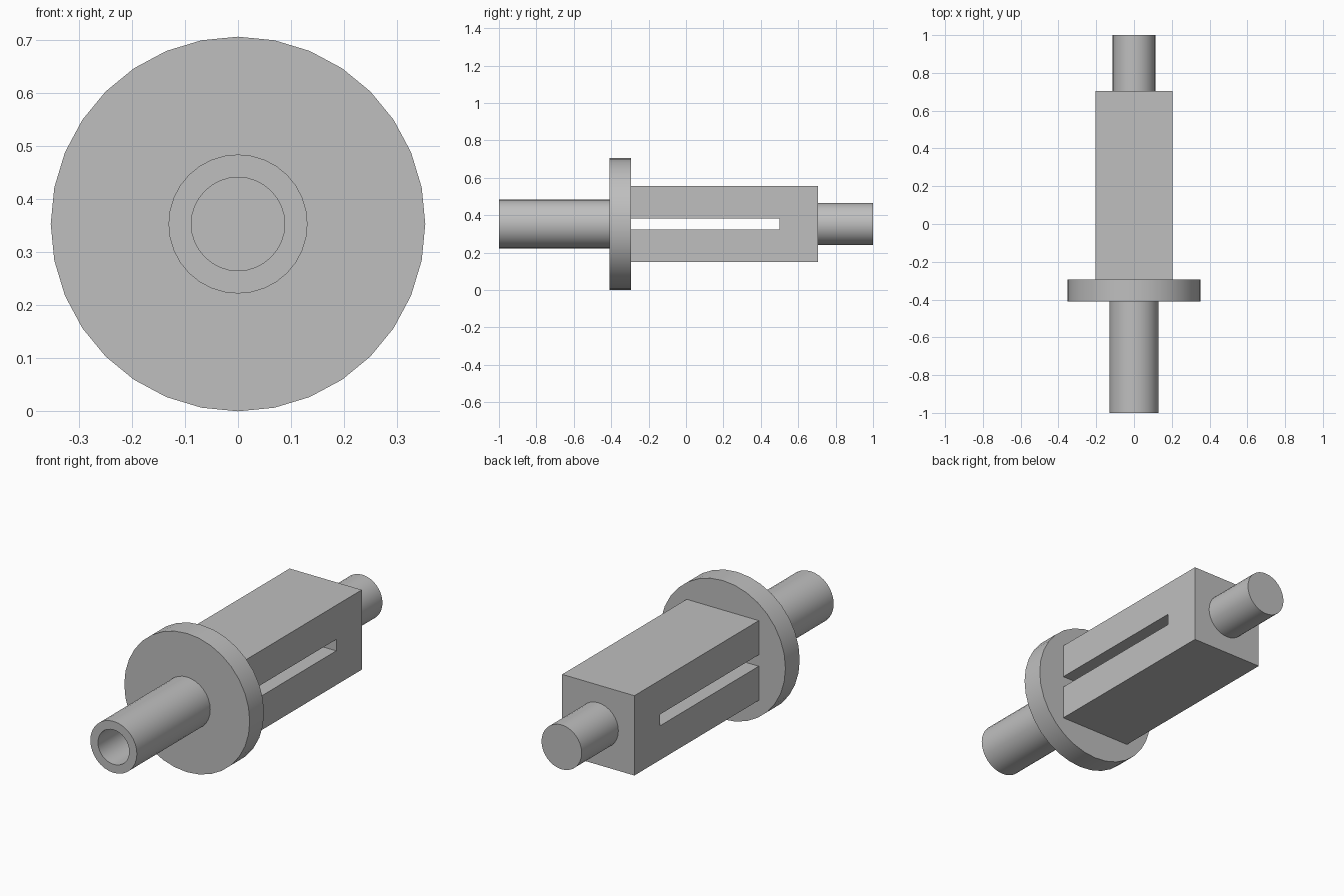
import bpy
import bmesh
import math
from mathutils import Matrix

cube = bpy.data.objects.get("Cube")
if cube:
    bpy.data.objects.remove(cube, do_unlink=True)

AXIS_Z = 0.353
SIDES = 32

grey = bpy.data.materials.new("plain grey")
grey.use_nodes = True
GREY = (0.52, 0.52, 0.52, 1)
grey.diffuse_color = GREY
grey.node_tree.nodes["Principled BSDF"].inputs["Base Color"].default_value = GREY


def add_object(name, bm):
    bmesh.ops.recalc_face_normals(bm, faces=bm.faces)
    mesh = bpy.data.meshes.new(name)
    bm.to_mesh(mesh)
    bm.free()
    mesh.materials.append(grey)
    obj = bpy.data.objects.new(name, mesh)
    bpy.context.collection.objects.link(obj)
    return obj


def turned(name, profile):
    """Revolve (radius, y) points about the shaft axis."""
    bm = bmesh.new()
    verts = [bm.verts.new((0, y, r)) for r, y in profile]
    edges = [bm.edges.new(pair) for pair in zip(verts, verts[1:])]
    bmesh.ops.spin(bm, geom=verts + edges, cent=(0, 0, 0), axis=(0, 1, 0),
                   angle=math.tau, steps=SIDES, use_duplicate=False)
    bmesh.ops.remove_doubles(bm, verts=bm.verts, dist=1e-4)
    bmesh.ops.translate(bm, verts=bm.verts, vec=(0, 0, AXIS_Z))
    obj = add_object(name, bm)
    bpy.ops.object.select_all(action="DESELECT")
    obj.select_set(True)
    bpy.context.view_layer.objects.active = obj
    bpy.ops.object.shade_smooth_by_angle(angle=math.radians(30))
    return obj


# Hollow front tube and round flange, turned as one piece
turned("flanged_tube", [(0, -0.41), (0.088, -0.41), (0.088, -1), (0.131, -1),
                        (0.131, -0.41), (0.353, -0.41), (0.353, -0.295), (0, -0.295)])

# Solid rear shaft
turned("rear_shaft", [(0, 0.70), (0.113, 0.70), (0.113, 1), (0, 1)])

# Square body: a fork outline with a slot open towards the flange
HALF, SLOT, FRONT, SLOT_END, BACK = 0.203, 0.029, -0.295, 0.50, 0.705
upper = [(SLOT_END, SLOT), (FRONT, SLOT), (FRONT, HALF), (BACK, HALF)]
outline = upper + [(y, -z) for y, z in reversed(upper)]
bm = bmesh.new()
face = bm.faces.new([bm.verts.new((-HALF, y, z + AXIS_Z)) for y, z in outline])
result = bmesh.ops.extrude_face_region(bm, geom=[face])
moved = [v for v in result["geom"] if isinstance(v, bmesh.types.BMVert)]
bmesh.ops.translate(bm, verts=moved, vec=(2 * HALF, 0, 0))
add_object("slotted_body", bm)
